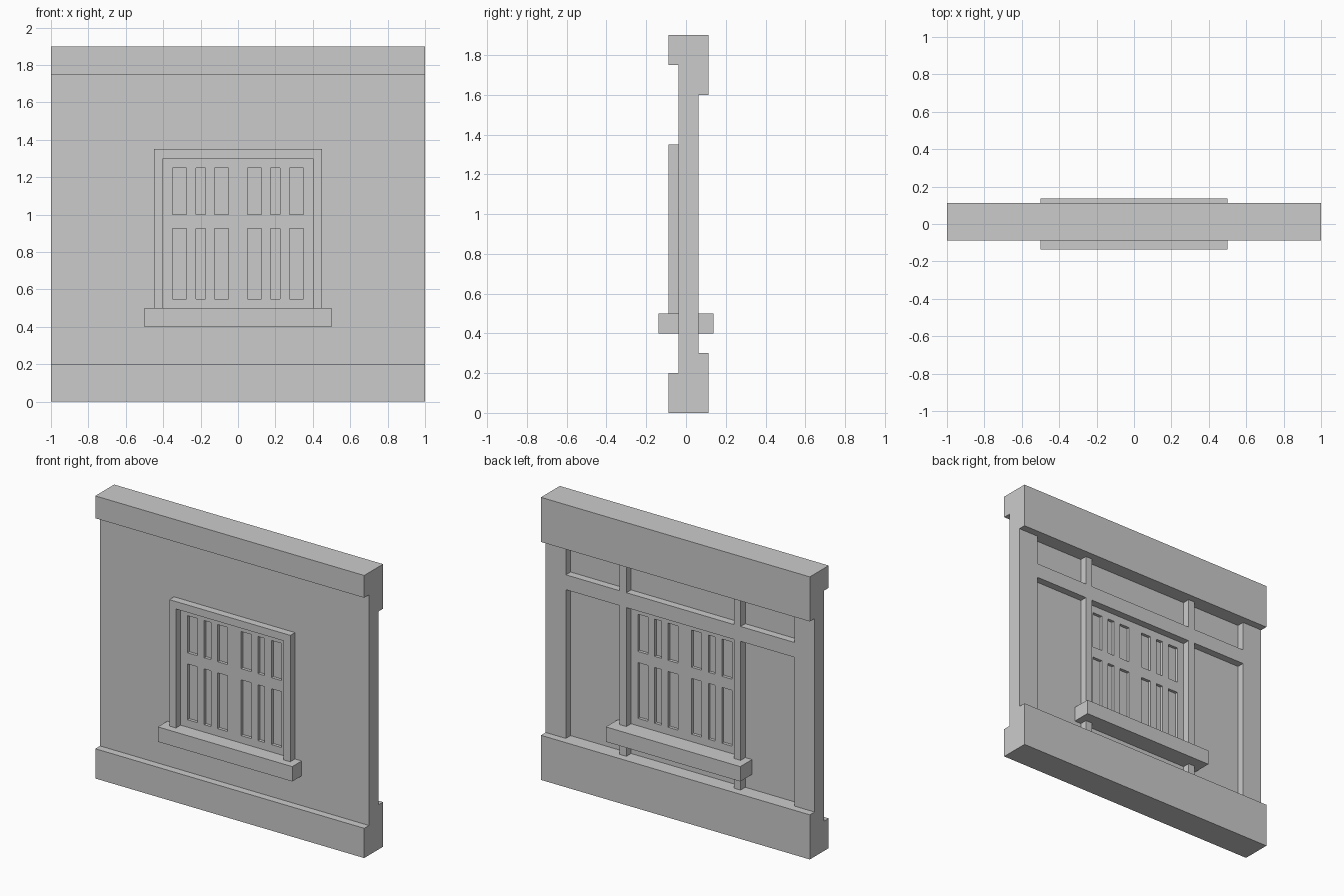
import bpy, bmesh
from mathutils import Vector

if "Cube" in bpy.data.objects:
    bpy.data.objects.remove(bpy.data.objects["Cube"])

# Depth planes, front to back
TRIM_F, WALL_F, INFILL_B, POST_B, BEAM_B = -0.0875, -0.0375, 0.0125, 0.0625, 0.1125


def finish(name, bm, faces, direction):
    """Extrude flat faces along a vector and make an object."""
    ext = bmesh.ops.extrude_face_region(bm, geom=faces, use_keep_orig=True)
    verts = [g for g in ext["geom"] if isinstance(g, bmesh.types.BMVert)]
    bmesh.ops.translate(bm, vec=direction, verts=verts)
    bmesh.ops.recalc_face_normals(bm, faces=bm.faces[:])
    mesh = bpy.data.meshes.new(name)
    bm.to_mesh(mesh)
    bm.free()
    obj = bpy.data.objects.new(name, mesh)
    bpy.context.collection.objects.link(obj)
    return obj


def prism(name, profile, axis, a, b):
    """Profile is (y, z) when axis is x, or (x, z) when axis is y."""
    bm = bmesh.new()
    if axis == "x":
        pts, d = [(a, u, v) for u, v in profile], Vector((b - a, 0, 0))
    else:
        pts, d = [(u, a, v) for u, v in profile], Vector((0, b - a, 0))
    face = bm.faces.new([bm.verts.new(p) for p in pts])
    return finish(name, bm, [face], d)


def box(name, x, y, z):
    rect = [(x[0], z[0]), (x[1], z[0]), (x[1], z[1]), (x[0], z[1])]
    return prism(name, rect, "y", *y)


# Stepped beams along the bottom and top
prism("bottom_beam", [(TRIM_F, 0), (BEAM_B, 0), (BEAM_B, 0.3), (INFILL_B, 0.3),
                      (INFILL_B, 0.2), (TRIM_F, 0.2)], "x", -1, 1)
prism("top_beam", [(TRIM_F, 1.9), (BEAM_B, 1.9), (BEAM_B, 1.6), (INFILL_B, 1.6),
                   (INFILL_B, 1.75), (TRIM_F, 1.75)], "x", -1, 1)

# Wall panel with window openings, from a grid with the pane cells left out
half = [0.05, 0.125, 0.175, 0.225, 0.275, 0.35]
xs = [-1] + [-x for x in reversed(half)] + half + [1]
zs = [0.2, 0.55, 0.925, 1.0, 1.25, 1.75]
bm = bmesh.new()
grid = [[bm.verts.new((x, WALL_F, z)) for z in zs] for x in xs]
faces = []
for i in range(len(xs) - 1):
    for j in range(len(zs) - 1):
        if i % 2 == 1 and i != 6 and j % 2 == 1:
            continue
        faces.append(bm.faces.new((grid[i][j], grid[i + 1][j],
                                   grid[i + 1][j + 1], grid[i][j + 1])))
finish("wall_panel", bm, faces, Vector((0, INFILL_B - WALL_F, 0)))

# Thin panes set in the middle of the wall panel
for i in (1, 3, 5, 7, 9, 11):
    for j in (1, 3):
        box("window_pane", (xs[i], xs[i + 1]), (-0.0175, -0.0075), (zs[j], zs[j + 1]))

# Front window surround and through sill
prism("window_frame", [(-0.45, 0.5), (-0.4, 0.5), (-0.4, 1.3), (0.4, 1.3),
                       (0.4, 0.5), (0.45, 0.5), (0.45, 1.35), (-0.45, 1.35)],
      "y", TRIM_F, WALL_F)
box("window_sill", (-0.5, 0.5), (-0.1375, 0.1375), (0.4, 0.5))

# Back framing: end posts, window posts and rails
for s in (-1, 1):
    box("end_post", sorted((s * 0.85, s)), (INFILL_B, POST_B), (0.3, 1.6))
    box("window_post", sorted((s * 0.4, s * 0.45)), (INFILL_B, POST_B), (0.3, 1.6))
    box("side_rail", sorted((s * 0.45, s * 0.85)), (INFILL_B, POST_B), (1.3, 1.4))
box("middle_rail", (-0.4, 0.4), (INFILL_B, POST_B), (1.3, 1.4))
